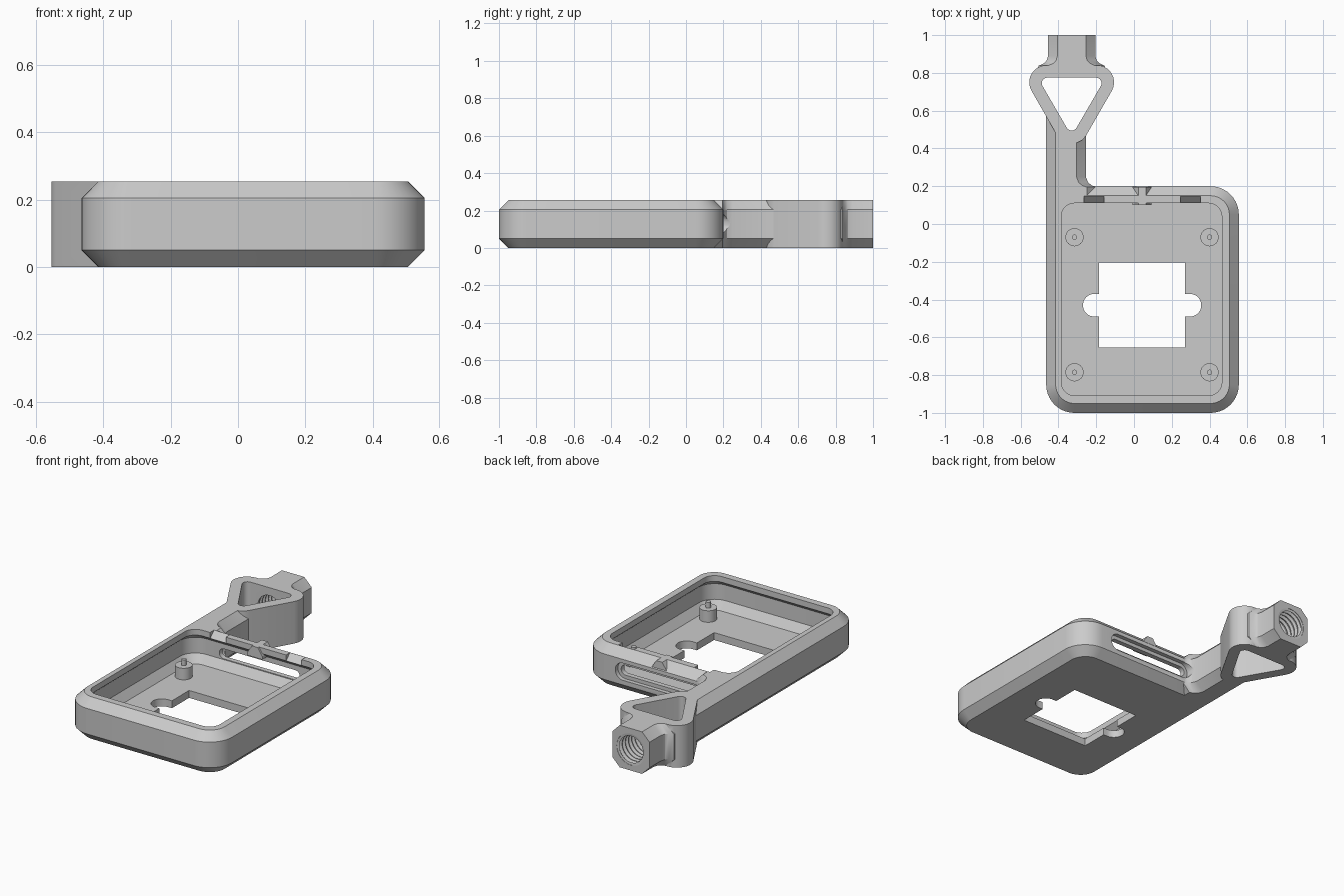
import bpy, bmesh, math
from mathutils import Vector

cube = bpy.data.objects.get("Cube")
if cube:
    bpy.data.objects.remove(cube, do_unlink=True)

grey = bpy.data.materials.new("plain grey")
grey.use_nodes = True
COLOUR = (0.6, 0.6, 0.6, 1)
grey.diffuse_color = COLOUR
grey.node_tree.nodes["Principled BSDF"].inputs["Base Color"].default_value = COLOUR


def loft(name, rings):
    """Skin a stack of equal-length closed rings and cap both ends."""
    bm = bmesh.new()
    loops = [[bm.verts.new(p) for p in ring] for ring in rings]
    n = len(loops[0])
    for a, b in zip(loops, loops[1:]):
        for i in range(n):
            j = (i + 1) % n
            bm.faces.new((a[i], a[j], b[j], b[i]))
    bm.faces.new(loops[0][::-1])
    bm.faces.new(loops[-1])
    bmesh.ops.recalc_face_normals(bm, faces=bm.faces)
    mesh = bpy.data.meshes.new(name)
    bm.to_mesh(mesh)
    bm.free()
    mesh.materials.append(grey)
    obj = bpy.data.objects.new(name, mesh)
    bpy.context.collection.objects.link(obj)
    return obj


def fillet(corners, r, steps=10):
    """Round every corner of a convex outline."""
    out = []
    for i, c in enumerate(corners):
        p = Vector(c)
        a = (Vector(corners[i - 1]) - p).normalized()
        b = (Vector(corners[(i + 1) % len(corners)]) - p).normalized()
        half = a.angle(b) / 2
        mid = p + (a + b).normalized() * r / math.sin(half)
        t0 = p + a * r / math.tan(half) - mid
        t1 = p + b * r / math.tan(half) - mid
        turn = math.pi - 2 * half
        for k in range(steps + 1):
            f = k / steps
            out.append(mid + (t0 * math.sin((1 - f) * turn) + t1 * math.sin(f * turn)) / math.sin(turn))
    return out


def rect(x0, x1, y0, y1, inset=0):
    return [(x0 + inset, y0 + inset), (x1 - inset, y0 + inset),
            (x1 - inset, y1 - inset), (x0 + inset, y1 - inset)]


def at_z(outline, z):
    return [(p[0], p[1], z) for p in outline]


def prism(name, outline, z0, z1):
    return loft(name, [at_z(outline, z0), at_z(outline, z1)])


def octagon(x0, x1, y, c=0.05):
    """Chamfered bar section in the xz plane."""
    return [(x0 + c, y, 0), (x1 - c, y, 0), (x1, y, c), (x1, y, H - c),
            (x1 - c, y, H), (x0 + c, y, H), (x0, y, H - c), (x0, y, c)]


def circle(x, y, r, n=32):
    return [(x + r * math.cos(math.tau * k / n), y + r * math.sin(math.tau * k / n)) for k in range(n)]


def combine(target, other, operation):
    mod = target.modifiers.new("join", "BOOLEAN")
    mod.operation, mod.object, mod.solver = operation, other, "EXACT"
    bpy.context.view_layer.objects.active = target
    bpy.ops.object.modifier_apply(modifier=mod.name)
    bpy.data.objects.remove(other, do_unlink=True)


H = 0.255           # overall height
AX = -0.33          # axis of the loop and socket
CX, CY = 0.043, -0.43   # centre of the floor window

# Chamfered tray
outer = (-0.465, 0.555, -1, 0.2)
body = loft("case_body", [at_z(fillet(rect(*outer, i), 0.15 - i), z)
                          for z, i in ((0, 0.05), (0.05, 0), (H - 0.05, 0), (H, 0.05))])

# Arm, with a flare where it leaves the tray
arm = loft("arm", [octagon(-0.465, x1, y) for y, x1 in
                   ((0.04, -0.2), (0.195, -0.2), (0.205, -0.225), (0.22, -0.243), (0.25, -0.255), (0.58, -0.255))])
combine(body, arm, "UNION")

# Triangular loop
loop = prism("loop", fillet([(AX, 0.335), (AX + 0.29, 0.84), (AX - 0.29, 0.84)], 0.09), 0, H)
combine(body, loop, "UNION")

# Octagonal socket, flaring into the loop
socket = loft("socket", [octagon(AX - w, AX + w, y) for y, w in
                         ((0.8, 0.185), (0.838, 0.175), (0.85, 0.148), (0.865, 0.133), (0.89, 0.125), (1, 0.125))])
combine(body, socket, "UNION")

# Small peaked catch on the rear rim
catch = loft("rim_catch", [at_z(rect(CX - w, CX + w, 0.1, y1), z)
                           for w, y1, z in ((0.05, 0.195, 0.19), (0.05, 0.195, 0.21), (0.02, 0.195, H))])

# Tray cavity with an undercut groove and a sloped foot
inner = (-0.385, 0.465, -0.908, 0.11)
profile = ((0.045, 0), (0.095, -0.035), (0.19, -0.035), (0.22, 0), (0.3, 0))
cavity = loft("cavity", [at_z(fillet(rect(*inner, i), 0.07 - i), z) for z, i in profile])
combine(body, cavity, "DIFFERENCE")

# Floor window with two rounded ears
combine(body, prism("window", rect(-0.185, 0.27, -0.655, -0.205), -0.1, 0.1), "DIFFERENCE")
ears = fillet(rect(CX - 0.313, CX + 0.313, CY - 0.06, CY + 0.06), 0.0595)
combine(body, prism("window_ears", ears, -0.1, 0.1), "DIFFERENCE")

# Opening of the triangular loop
hole = fillet([(AX, 0.465), (AX + 0.18, 0.775), (AX - 0.18, 0.775)], 0.03)
combine(body, prism("loop_hole", hole, -0.1, 0.4), "DIFFERENCE")

# Threaded bore through the socket
rings = [(0.72, 0.08)]
for k in range(7):
    y = 0.79 + k * 0.03
    rings += [(y, 0.08), (y + 0.008, 0.095), (y + 0.018, 0.095), (y + 0.026, 0.08)]
rings += [(0.998, 0.095), (1.05, 0.095)]
bore = loft("bore", [[(x, y, z) for x, z in circle(AX, H / 2, r)] for y, r in rings])
combine(body, bore, "DIFFERENCE")

# Long slot through the rear wall with a shallow outer recess
for grow, y0 in ((0, 0.05), (0.022, 0.175)):
    shape = fillet(rect(CX - 0.27 - grow, CX + 0.27 + grow, 0.1 - grow, 0.16 + grow), 0.0295 + grow)
    slot = loft("rear_slot", [[(p[0], y, p[1]) for p in shape] for y in (y0, 0.3)])
    combine(body, slot, "DIFFERENCE")

# Sloped latch notches in the rear rim
for x in (-0.212, 0.298):
    wedge = [(0.09, 0.195), (0.16, 0.267), (0.09, 0.267)]
    notch = loft("latch_notch", [[(x + s, y, z) for y, z in wedge] for s in (-0.053, 0.053)])
    combine(body, notch, "DIFFERENCE")

# Mounting posts with locating pins
posts = []
for x in (-0.315, 0.4):
    for y in (-0.07, -0.785):
        posts.append(loft("mounting_post", [at_z(circle(x, y, r), z) for z, r in
                                            ((0.04, 0.048), (0.115, 0.048), (0.115, 0.014), (0.15, 0.014))]))

# Smooth the rounded walls, keep the creases sharp
bpy.ops.object.select_all(action="DESELECT")
for obj in [body, catch] + posts:
    obj.select_set(True)
bpy.context.view_layer.objects.active = body
bpy.ops.object.shade_smooth_by_angle(angle=math.radians(25))
